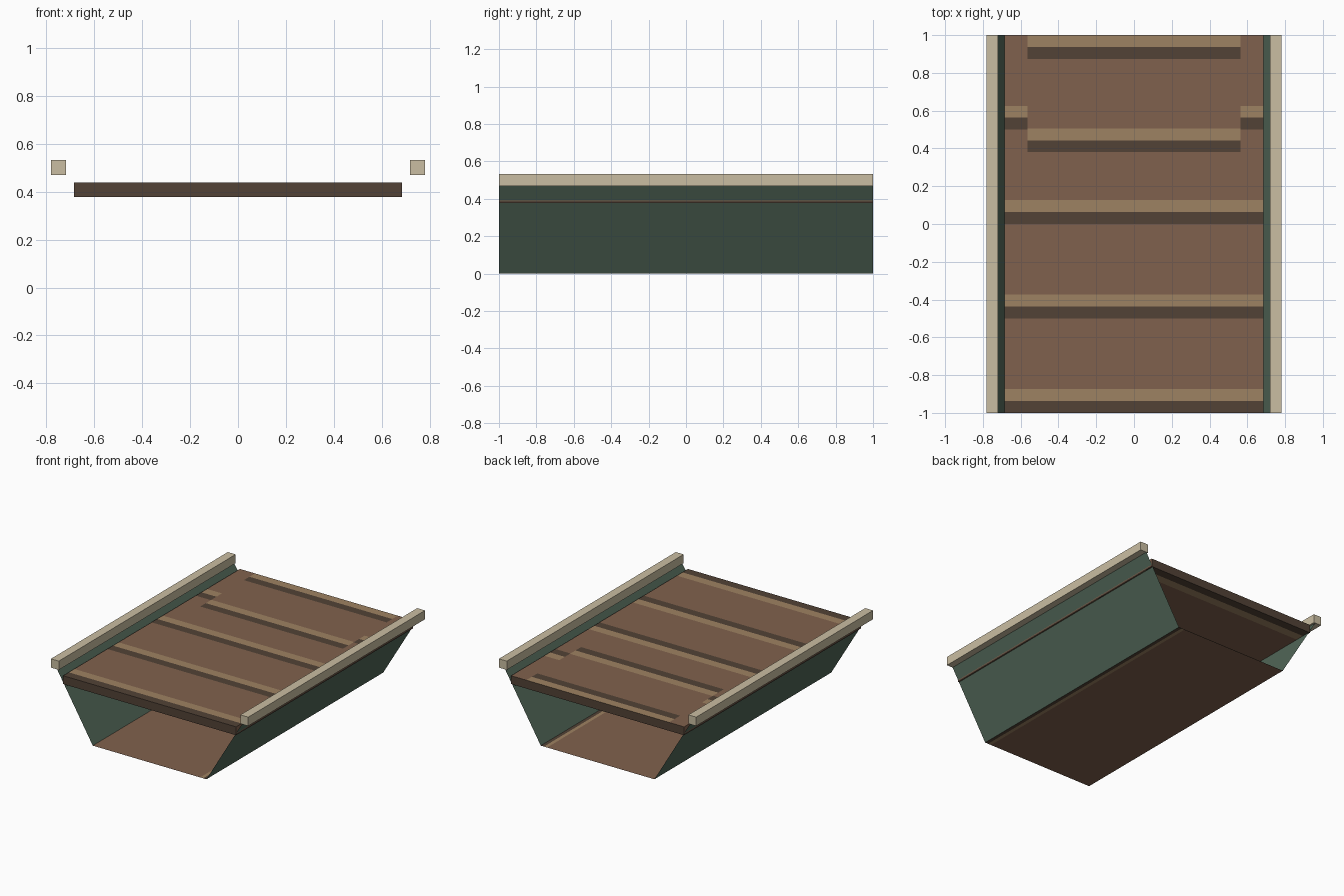
import bpy, bmesh
from mathutils import Vector

cube = bpy.data.objects.get("Cube")
if cube:
    bpy.data.objects.remove(cube, do_unlink=True)


def material(name, rgb):
    """Flat material from 0-255 sRGB values."""
    lin = [((c / 255 + 0.055) / 1.055) ** 2.4 for c in rgb] + [1]
    m = bpy.data.materials.new(name)
    m.use_nodes = True
    m.diffuse_color = lin
    m.node_tree.nodes["Principled BSDF"].inputs["Base Color"].default_value = lin
    return m


brown = material("plank brown", (128, 97, 77))
dark = material("dark seam", (82, 66, 54))
light = material("light plank edge", (158, 130, 98))
green = material("hull green", (84, 106, 91))
cream = material("rail cream", (202, 190, 162))
WOOD = [brown, dark, light]
BROWN, DARK, LIGHT = range(3)


def finish(name, bm, materials):
    mesh = bpy.data.meshes.new(name)
    bm.to_mesh(mesh)
    bm.free()
    for m in materials:
        mesh.materials.append(m)
    obj = bpy.data.objects.new(name, mesh)
    bpy.context.collection.objects.link(obj)
    return obj


def box(lo, hi):
    bm = bmesh.new()
    bmesh.ops.create_cube(bm, size=1)
    lo, hi = Vector(lo), Vector(hi)
    for v in bm.verts:
        v.co = (lo + hi) / 2 + v.co * (hi - lo)
    return bm


def strip(a, b):
    """Thin panel running the full length between two (x, z) points."""
    bm = bmesh.new()
    bm.faces.new([bm.verts.new((x, y, z))
                  for (x, z), y in ((a, -1), (b, -1), (b, 1), (a, 1))])
    return bm


def cut(bm, axis, values):
    normal = Vector([i == axis for i in range(3)])
    for v in values:
        bmesh.ops.bisect_plane(bm, geom=bm.verts[:] + bm.edges[:] + bm.faces[:],
                               plane_co=normal * v, plane_no=normal)


# Deck slab with seams every half unit, the rear seam stepped in the middle
SEAM, STEP, HATCH = 0.063, 0.12, 0.565
starts = [-1, -0.5, 0, 0.5 - STEP, 0.5]
deck = box((-0.685, -1, 0.378), (0.685, 1, 0.438))
cut(deck, 0, [-HATCH, HATCH])
cut(deck, 1, [s + k * SEAM for s in starts for k in range(3) if s + k > -1])
cut(deck, 1, [1 - SEAM, 1 - 2 * SEAM])
cut(deck, 2, [0.388])


def plank_colour(face):
    c, n = face.calc_center_median(), face.normal
    if abs(n.y) > 0.5:
        return DARK
    if abs(n.x) > 0.5:
        return DARK if c.z < 0.388 else BROWN
    if n.z < 0:
        offset = (1 - c.y) % 0.5
    else:
        stepped = abs(c.x) < HATCH and c.y > 0.3
        offset = (c.y + (STEP if stepped else 0)) % 0.5
    return DARK if offset < SEAM else LIGHT if offset < 2 * SEAM else BROWN


deck.normal_update()
for f in deck.faces:
    f.material_index = plank_colour(f)
finish("deck", deck, WOOD)

# Flat bottom with a seam along one edge
bottom = strip((-0.45, 0), (0.45, 0))
cut(bottom, 0, [0.4, 0.425])
for f in bottom.faces:
    x = f.calc_center_median().x
    f.material_index = DARK if x > 0.425 else LIGHT if x > 0.4 else BROWN
finish("hull_bottom", bottom, WOOD)

# Sloping sides and the rails along their tops
for side, s in (("left", 1), ("right", -1)):
    finish(side + "_hull_side", strip((s * 0.45, 0), (s * 0.75, 0.5)), [green])
    finish(side + "_rail", box((s * 0.75 - 0.031, -1, 0.47),
                               (s * 0.75 + 0.031, 1, 0.533)), [cream])
